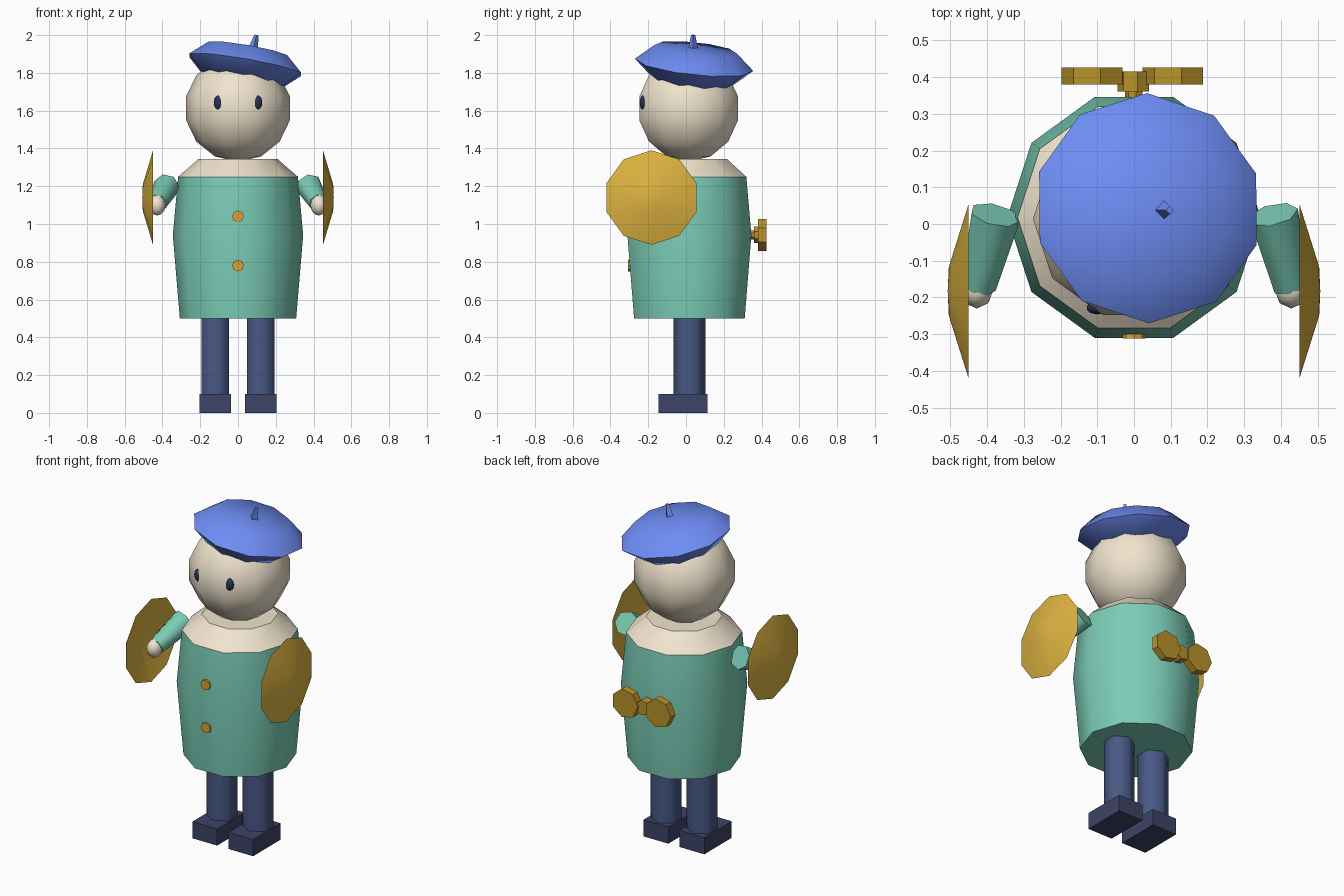
import bpy, bmesh
from math import radians, cos, sin, pi
from mathutils import Vector, Matrix

if "Cube" in bpy.data.objects:
    bpy.data.objects.remove(bpy.data.objects["Cube"])

CY = 0.018  # body axis sits slightly behind the origin


def material(name, rgb):
    m = bpy.data.materials.new(name)
    m.diffuse_color = (*[c ** 2.2 for c in rgb], 1)
    m.use_nodes = True
    m.node_tree.nodes["Principled BSDF"].inputs["Base Color"].default_value = m.diffuse_color
    return m


teal = material("teal", (0.48, 0.80, 0.71))
cream = material("cream", (0.94, 0.89, 0.80))
blue = material("blue", (0.43, 0.55, 0.96))
gold = material("gold", (0.87, 0.70, 0.26))
brass = material("brass", (0.72, 0.57, 0.18))
navy = material("navy", (0.29, 0.35, 0.52))
shoe_mat = material("shoe", (0.25, 0.27, 0.40))
orange = material("orange", (0.86, 0.62, 0.22))
dark = material("dark", (0.16, 0.22, 0.32))


def finish(name, bm, mat, smooth):
    bmesh.ops.recalc_face_normals(bm, faces=bm.faces)
    me = bpy.data.meshes.new(name)
    bm.to_mesh(me)
    bm.free()
    ob = bpy.data.objects.new(name, me)
    bpy.context.collection.objects.link(ob)
    me.materials.append(mat)
    if smooth:
        bpy.ops.object.select_all(action='DESELECT')
        ob.select_set(True)
        bpy.context.view_layer.objects.active = ob
        bpy.ops.object.shade_smooth_by_angle(angle=radians(smooth))
    return ob


def lathe(name, profile, segs, mat, at=(0, 0, 0), axis=(0, 0, 1), phase=0, smooth=40, caps=True):
    """Revolve (radius, height) points around an axis that starts at a point."""
    bm = bmesh.new()
    rings = []
    for r, h in profile:
        if r == 0:
            rings.append([bm.verts.new((0, 0, h))] * segs)
        else:
            angles = [radians(phase) + 2 * pi * i / segs for i in range(segs)]
            rings.append([bm.verts.new((r * cos(a), r * sin(a), h)) for a in angles])
    for a, b in zip(rings, rings[1:]):
        for i in range(segs):
            j = (i + 1) % segs
            bm.faces.new(list(dict.fromkeys((a[i], a[j], b[j], b[i]))))
    for ring in (rings[0], rings[-1]):
        if caps and ring[0] is not ring[1]:
            bm.faces.new(ring)
    d = Vector(axis).normalized()
    rot = Matrix() if abs(d.z) > 0.999 else d.to_track_quat('Z', 'Y').to_matrix().to_4x4()
    bm.transform(Matrix.Translation(at) @ rot)
    return finish(name, bm, mat, smooth)


def ball(name, at, size, u, v, mat, phase=0):
    bm = bmesh.new()
    bmesh.ops.create_uvsphere(bm, u_segments=u, v_segments=v, radius=1)
    bm.transform(Matrix.Translation(at) @ Matrix.Diagonal((*size, 1)) @ Matrix.Rotation(radians(phase), 4, 'Z'))
    return finish(name, bm, mat, 60)


def box(name, at, size, mat):
    bm = bmesh.new()
    bmesh.ops.create_cube(bm, size=1)
    bm.transform(Matrix.Translation(at) @ Matrix.Diagonal((*size, 1)))
    return finish(name, bm, mat, 0)


# Coat, collar and head
lathe("coat", [(0.308, 0.5), (0.345, 0.94), (0.317, 1.25)], 10, teal, (0, CY, 0))
lathe("collar", [(0.317, 1.25), (0.208, 1.345)], 10, cream, (0, CY, 0))
ball("head", (0, CY - 0.004, 1.612), (0.282,) * 3, 10, 7, cream, 18)

# Buttons
for z, y in ((1.04, -0.292), (0.78, -0.288)):
    lathe("button", [(0.031, 0), (0.031, 0.02)], 8, orange, (0, y, z), (0, -1, 0))

# Beret, tilted to the right and back, with its stalk
tilt = Vector((0.174, 0.106, 1)).normalized()
beret_mid = Vector((0.038, 0.043, 1.843))
beret = lathe("beret", [(0, -0.085), (0.22, -0.085), (0.315, 0), (0.22, 0.083), (0, 0.1)],
              10, blue, smooth=50, phase=18)
turn = Vector((0, 0, 1)).rotation_difference(tilt).to_matrix().to_4x4()
beret.data.transform(Matrix.Translation(beret_mid) @ turn)
lathe("beret_stalk", [(0.028, 0), (0.011, 0.085)], 4, blue, (0.078, 0.038, 1.918), (0.24, 0, 1), smooth=0)

for s in (-1, 1):
    # Eye
    ball("eye", (s * 0.1, -0.228, 1.643), (0.03, 0.018, 0.038), 10, 8, dark)
    # Leg and shoe
    lathe("leg", [(0.085, 0.08), (0.085, 0.52)], 6, navy, (s * 0.12, CY, 0), phase=30, smooth=65)
    box("shoe", (s * 0.12, -0.015, 0.05), (0.165, 0.26, 0.1), shoe_mat)
    # Sleeve and hand
    a, b = Vector((s * 0.378, 0.025, 1.2)), Vector((s * 0.425, -0.17, 1.11))
    lathe("sleeve", [(0.07, 0), (0.05, (b - a).length)], 7, teal, a, b - a, smooth=55)
    ball("hand", (s * 0.428, -0.18, 1.1), (0.045, 0.05, 0.055), 8, 6, cream)
    # Cymbal, a thin open dish
    lathe("cymbal", [(0.25, 0), (0.07, 0.054), (0, 0.057)], 10, gold,
          (s * 0.45, -0.183, 1.14), (s, 0, 0), phase=18, caps=False)
    # Key wing
    lathe("key_wing", [(0.087, 0), (0.087, 0.046)], 7, brass,
          (s * 0.11, 0.38, 0.942), (0, 1, 0), smooth=0)

# Key hub and stem
lathe("key_hub", [(0.045, 0), (0.045, 0.055)], 7, brass, (0, 0.36, 0.942), (0, 1, 0), smooth=0)
lathe("key_stem", [(0.025, 0), (0.025, 0.06)], 7, brass, (0, 0.32, 0.942), (0, 1, 0), smooth=0)
